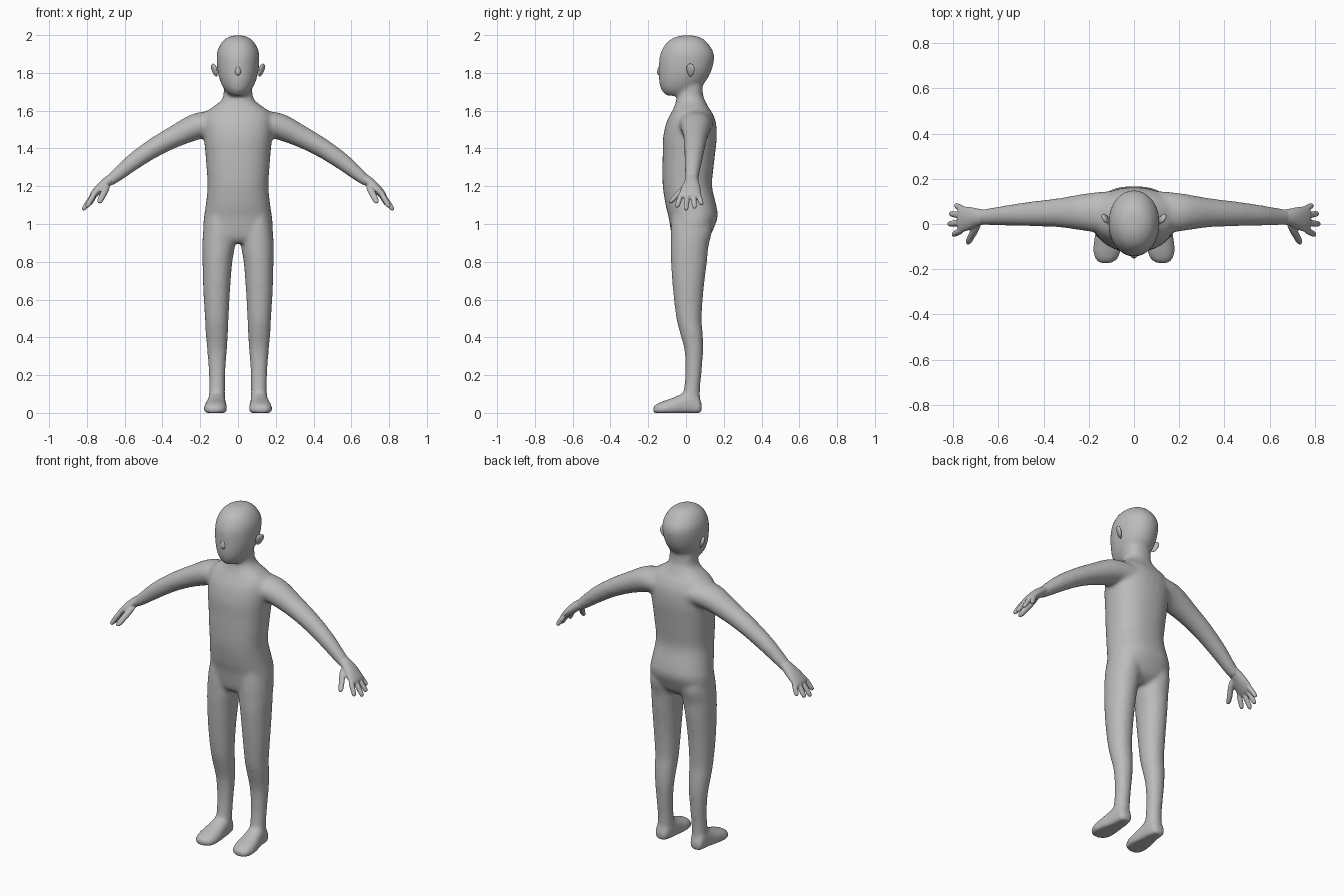
import bpy, bmesh, math
from mathutils import Vector, Euler

cube = bpy.data.objects.get("Cube")
if cube:
    bpy.data.objects.remove(cube, do_unlink=True)

grey = bpy.data.materials.new("plain grey")
grey.use_nodes = True
COLOUR = (0.5, 0.5, 0.5, 1)
grey.diffuse_color = COLOUR
grey.node_tree.nodes["Principled BSDF"].inputs["Base Color"].default_value = COLOUR

X, Y, Z = Vector((1, 0, 0)), Vector((0, 1, 0)), Vector((0, 0, 1))
SIDES = {"left": 1, "right": -1}
RING = 32


def resample(rows, steps=5):
    """Pass a smooth curve through rows of numbers."""
    out = []
    for i in range(len(rows) - 1):
        a, b = rows[max(i - 1, 0)], rows[i]
        c, d = rows[i + 1], rows[min(i + 2, len(rows) - 1)]
        for s in range(steps):
            t = s / steps
            out.append([q + t / 2 * (r - p + t * (2 * p - 5 * q + 4 * r - e
                        + t * (3 * (q - r) + e - p)))
                        for p, q, r, e in zip(a, b, c, d)])
    out.append(list(rows[-1]))
    return out


def loft(bm, rings, side=1, power=2):
    """Skin rings given as (centre, half axis u, half axis v)."""
    loops = []
    for centre, u, v in rings:
        loop = []
        for k in range(RING):
            angle = math.tau * k / RING
            c, s = math.cos(angle), math.sin(angle)
            p = (centre + u * math.copysign(abs(c) ** (2 / power), c)
                 + v * math.copysign(abs(s) ** (2 / power), s))
            loop.append(bm.verts.new((p.x * side, p.y, max(p.z, 0))))
        loops.append(loop)
    faces = [bm.faces.new(loops[0]), bm.faces.new(loops[-1])]
    for a, b in zip(loops, loops[1:]):
        for k in range(RING):
            n = (k + 1) % RING
            faces.append(bm.faces.new((a[k], a[n], b[n], b[k])))
    bmesh.ops.recalc_face_normals(bm, faces=faces)


def stack(bm, rows, axes, pad=0.003, **options):
    """Loft rows of (position, u min, u max, v min, v max)."""
    w, u, v = axes
    rings = [(w * p + u * (a + b) / 2 + v * (c + d) / 2,
              u * ((b - a) / 2 + pad), v * ((d - c) / 2 + pad))
             for p, a, b, c, d in resample(rows)]
    loft(bm, rings, **options)


def tube(bm, rows, direction, side=1, pad=0.0):
    """Loft rows of (x, y, z, thickness, depth) across a direction."""
    across = Y.cross(Vector(direction)).normalized()
    rings = [(Vector((x, y, z)), across * (r + pad), Y * (d + pad))
             for x, y, z, r, d in resample(rows)]
    loft(bm, rings, side)


def finger(bm, base, tip, radius, side):
    base, tip = Vector(base), Vector(tip)
    shape = ((0, 0.8), (0.25, 1), (0.6, 0.95), (0.85, 0.85), (0.96, 0.6), (1, 0.2))
    rows = [(*base.lerp(tip, t), radius * f, radius * f) for t, f in shape]
    tube(bm, rows, tip - base, side)


def finish(name, bm, voxel=0, iterations=0):
    mesh = bpy.data.meshes.new(name)
    bm.to_mesh(mesh)
    bm.free()
    mesh.materials.append(grey)
    mesh.shade_smooth()
    obj = bpy.data.objects.new(name, mesh)
    bpy.context.collection.objects.link(obj)
    if voxel:
        fuse = obj.modifiers.new("fuse", "REMESH")
        fuse.mode = "VOXEL"
        fuse.voxel_size = voxel
        fuse.use_smooth_shade = True
        relax = obj.modifiers.new("relax", "SMOOTH")
        relax.factor = 0.5
        relax.iterations = iterations
    return obj


# Torso and neck: height, half width, front, back
torso = [(0.9, .1, -.05, .08), (0.93, .16, -.07, .12), (0.98, .18, -.08, .145),
         (1.04, .177, -.09, .165), (1.1, .168, -.105, .157), (1.2, .158, -.12, .135),
         (1.3, .164, -.122, .143), (1.38, .17, -.12, .152), (1.46, .178, -.118, .16),
         (1.54, .182, -.1, .155), (1.59, .168, -.075, .135), (1.62, .13, -.06, .115),
         (1.65, .09, -.05, .1), (1.68, .075, -.045, .088), (1.73, .072, -.03, .085)]
# Head, from chin to crown
head = [(1.68, .035, -.1, 0), (1.7, .06, -.122, .05), (1.73, .08, -.135, .08),
        (1.77, .096, -.141, .112), (1.82, .107, -.141, .135), (1.88, .11, -.138, .147),
        (1.92, .105, -.125, .138), (1.96, .085, -.1, .11), (1.985, .058, -.065, .08),
        (1.998, .025, -.025, .04)]
# Leg: height, inner, outer, front, back
leg = [(1.05, .03, .165, -.07, .12), (0.97, .018, .181, -.077, .135),
       (0.88, .02, .186, -.078, .116), (0.8, .033, .185, -.077, .108),
       (0.65, .045, .181, -.066, .09), (0.5, .053, .172, -.048, .08),
       (0.42, .056, .168, -.028, .086), (0.33, .062, .16, -.005, .088),
       (0.22, .07, .152, 0, .08), (0.13, .072, .15, -.008, .072),
       (0.05, .072, .153, -.02, .072)]
# Foot: depth, inner, outer, sole, top
foot = [(.084, .095, .135, .01, .04), (.07, .08, .15, -.01, .08), (.03, .07, .155, -.02, .12),
        (-.02, .066, .163, -.02, .1), (-.07, .062, .174, -.02, .077),
        (-.12, .062, .178, -.02, .06), (-.155, .075, .17, -.015, .045),
        (-.174, .1, .15, 0, .03)]
# Arm: centre, thickness, depth
arm = [(.08, .05, 1.525, .085, .095), (.2, .052, 1.52, .071, .082), (.33, .05, 1.465, .056, .062),
       (.45, .045, 1.4, .048, .052), (.56, .038, 1.325, .042, .043),
       (.64, .032, 1.26, .033, .035), (.69, .03, 1.22, .024, .032)]

body = bmesh.new()
upright = (Z, X, Y)
for rows, power in ((torso, 2.3), (head, 2.05)):
    stack(body, [(z, -w, w, f, b) for z, w, f, b in rows], upright, power=power)
for side in SIDES.values():
    stack(body, leg, upright, side=side, power=2.1)
    stack(body, foot, (Y, X, Z), side=side, power=2.3)
    tube(body, arm, (.85, 0, -.53), side, pad=0.003)
finish("body", body, voxel=0.01, iterations=12)

# Hands: palm, four fingers, thumb
palm = [(.645, .031, 1.255, .026, .03), (.69, .03, 1.225, .026, .037),
        (.73, .025, 1.19, .024, .05), (.765, .02, 1.155, .018, .056), (.778, .02, 1.142, .01, .05)]
fingers = [((.76, -.026, 1.16), (.802, -.048, 1.088)), ((.765, .006, 1.155), (.822, 0, 1.073)),
           ((.765, .038, 1.155), (.815, .046, 1.083)), ((.755, .064, 1.16), (.79, .083, 1.1))]
for label, side in SIDES.items():
    hand = bmesh.new()
    tube(hand, palm, (.7, 0, -.7), side, pad=0.001)
    for base, tip in fingers:
        finger(hand, base, tip, 0.0145, side)
    finger(hand, (.69, 0, 1.205), (.737, -.085, 1.11), 0.018, side)
    finish(label + "_hand", hand, voxel=0.004, iterations=6)


def ellipsoid(name, centre, radii, turn=(0, 0, 0), taper=0):
    bm = bmesh.new()
    bmesh.ops.create_uvsphere(bm, u_segments=24, v_segments=16, radius=1)
    spin = Euler([math.radians(a) for a in turn]).to_matrix()
    for v in bm.verts:
        width = 1 - taper * v.co.z
        v.co = Vector((v.co.x * radii[0] * width, v.co.y * radii[1] * width, v.co.z * radii[2]))
        v.co = spin @ v.co + Vector(centre)
    finish(name, bm)


# Ears and nose
for label, side in SIDES.items():
    ellipsoid(label + "_ear", (side * .124, .024, 1.814), (.011, .023, .036),
              (-10, side * 15, side * -30), taper=-0.25)
ellipsoid("nose", (0, -.138, 1.813), (.015, .014, .027), taper=0.35)
